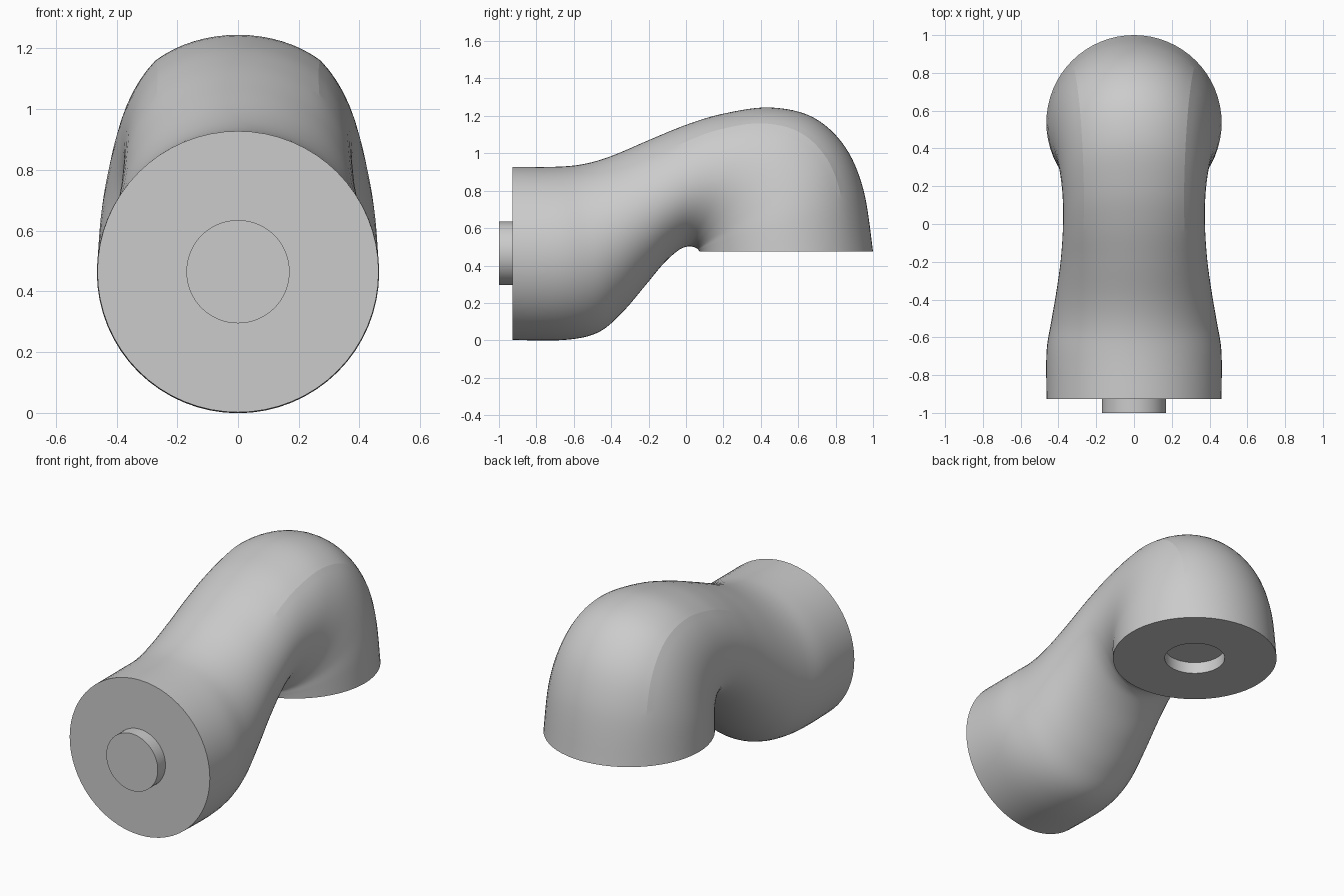
import bpy, bmesh
from math import sin, cos, pi

if "Cube" in bpy.data.objects:
    bpy.data.objects.remove(bpy.data.objects["Cube"])

SEG = 64          # sides around the tube
CREASE = SEG // 8  # index of the soft ridge, 45 degrees from the top
STEPS = 6         # rings between two stations

# Stations along the tube: top (y, z), bottom (y, z), half width, ridge strength
STATIONS = [
    (-.927, .928, -.927, .002, .463, 0),
    (-.70, .928, -.65, .002, .463, 0),
    (-.55, .942, -.47, .042, .437, 0),
    (-.40, .985, -.34, .15, .413, 0),
    (-.20, 1.07, -.22, .29, .390, .15),
    (.00, 1.152, -.12, .41, .378, .5),
    (.20, 1.212, -.04, .482, .375, .85),
    (.45, 1.245, .01, .502, .385, 1),
    (.68, 1.192, .04, .499, .405, 1),
    (.85, 1.035, .06, .49, .430, .8),
    (.95, .80, .067, .483, .452, .4),
    (1.0, .475, .072, .475, .464, 0),
]


def spline(points, steps):
    """Catmull-Rom interpolation of equal-length tuples."""
    out = []
    n = len(points)
    for i in range(n - 1):
        p0, p1 = points[max(i - 1, 0)], points[i]
        p2, p3 = points[i + 1], points[min(i + 2, n - 1)]
        for s in range(steps):
            t = s / steps
            out.append(tuple(
                .5 * (2 * b + (c - a) * t + (2 * a - 5 * b + 4 * c - d) * t * t
                      + (3 * b - a - 3 * c + d) * t ** 3)
                for a, b, c, d in zip(p0, p1, p2, p3)))
    out.append(points[-1])
    return out


def add_ring(bm, station):
    """Oval section between a top and a bottom point, flattened above the ridge."""
    ty, tz, by, bz, width, ridge = station
    my, mz, hy, hz = (ty + by) / 2, (tz + bz) / 2, (ty - by) / 2, (tz - bz) / 2
    flat = 1 - .22 * ridge
    edge = cos(pi / 4)
    side = (1 - (1 - edge) * flat) / edge
    ring = []
    for k in range(SEG):
        a = 2 * pi * k / SEG
        c = cos(a)
        if c >= edge - 1e-6:
            c = 1 - (1 - c) * flat
        elif c > 0:
            c *= side
        ring.append(bm.verts.new((width * sin(a), my + hy * c, mz + hz * c)))
    return ring


bm = bmesh.new()
# Locating peg, curved body, then the matching socket
peg = [(y, .635, y, .295, .17, 0) for y in (-1, -.927)]
socket = [(.705, z, .365, z, .17, 0) for z in (.475, .545)]
stations = peg + spline(STATIONS, STEPS) + socket
rings = [add_ring(bm, s) for s in stations]
for r0, r1 in zip(rings, rings[1:]):
    for k in range(SEG):
        j = (k + 1) % SEG
        bm.faces.new((r0[k], r0[j], r1[j], r1[k]))
bm.faces.new(rings[0])
bm.faces.new(rings[-1])
bmesh.ops.recalc_face_normals(bm, faces=bm.faces)

# Keep the ridge over the elbow crisp
for i in range(len(rings) - 1):
    if stations[i][5] > .4:
        for k in (CREASE, SEG - CREASE):
            edge = bm.edges.get((rings[i][k], rings[i + 1][k]))
            edge.smooth = False

mesh = bpy.data.meshes.new("elbow_connector")
bm.to_mesh(mesh)
bm.free()
body = bpy.data.objects.new("elbow_connector", mesh)
bpy.context.collection.objects.link(body)
bpy.context.view_layer.objects.active = body
body.select_set(True)
bpy.ops.object.shade_smooth_by_angle(angle=pi / 5, keep_sharp_edges=True)
